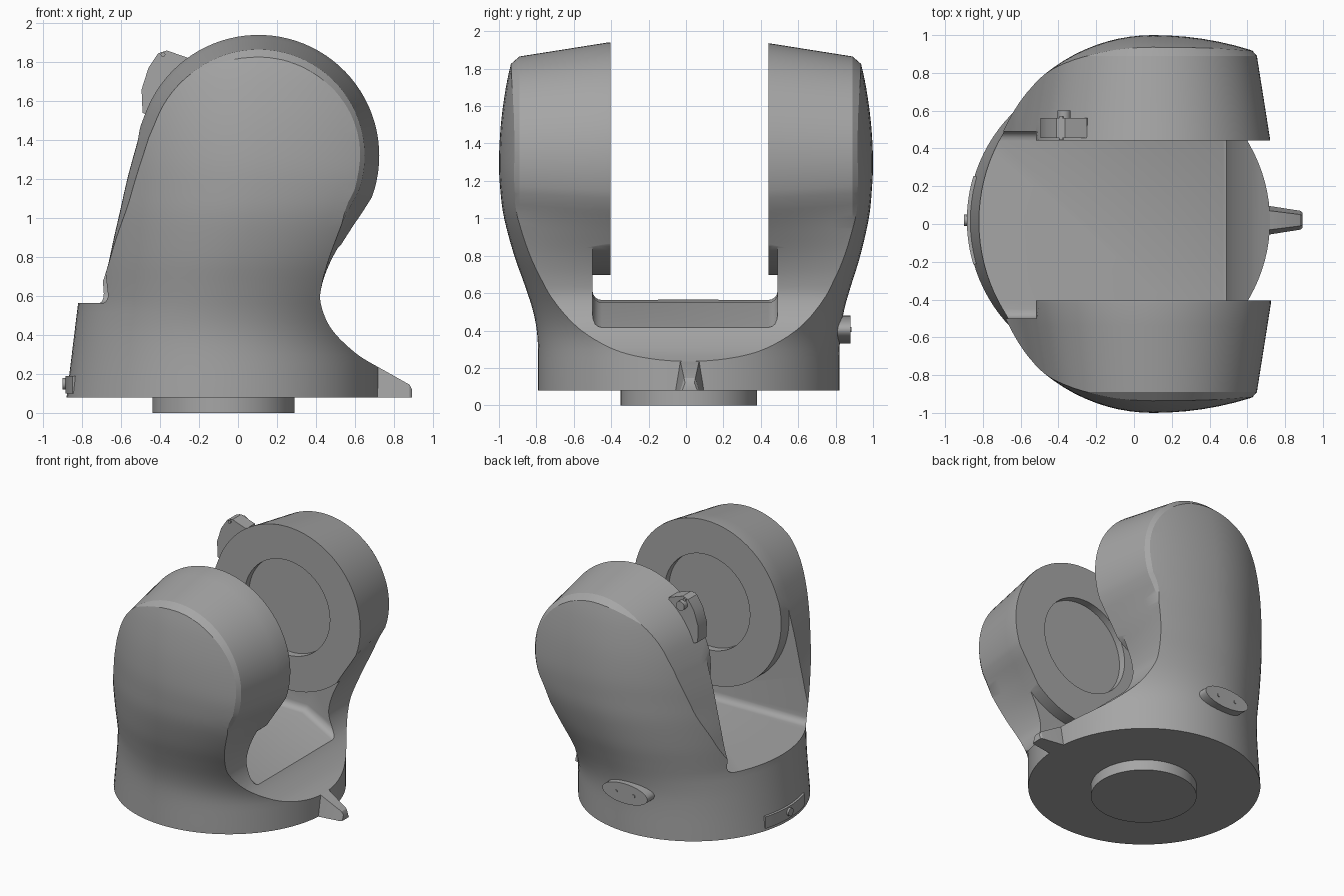
import bpy, bmesh, math
from mathutils import Vector

cube = bpy.data.objects.get("Cube")
if cube:
    bpy.data.objects.remove(cube, do_unlink=True)

grey = bpy.data.materials.new("satin grey")
grey.use_nodes = True
GREY = (0.38, 0.38, 0.38, 1)
grey.diffuse_color = GREY
grey.node_tree.nodes["Principled BSDF"].inputs["Base Color"].default_value = GREY

HEAD = Vector((0.105, 1.32))
RADIUS = 0.62


def finish(name, bm):
    bmesh.ops.recalc_face_normals(bm, faces=bm.faces)
    mesh = bpy.data.meshes.new(name)
    bm.to_mesh(mesh)
    bm.free()
    ob = bpy.data.objects.new(name, mesh)
    bpy.context.collection.objects.link(ob)
    mesh.materials.append(grey)
    return ob


def loft(name, rings):
    """Closed solid through rings of equal point count."""
    bm = bmesh.new()
    loops = [[bm.verts.new(p) for p in ring] for ring in rings]
    n = len(loops[0])
    for a, b in zip(loops, loops[1:]):
        for i in range(n):
            j = (i + 1) % n
            bm.faces.new((a[i], a[j], b[j], b[i]))
    bm.faces.new(loops[0])
    bm.faces.new(loops[-1])
    return finish(name, bm)


def prism(name, pts, axis, lo, hi):
    """Extrude a flat outline along one axis."""
    def place(p, t):
        q = list(p)
        q.insert("xyz".index(axis), t)
        return q
    return loft(name, [[place(p, t) for p in pts] for t in (lo, hi)])


def oval(cx, cy, rx, ry, n=64):
    return [(cx + rx * math.cos(math.tau * i / n), cy + ry * math.sin(math.tau * i / n))
            for i in range(n)]


def spline(pts, steps=5):
    """Catmull-Rom curve through the points."""
    p = [Vector(q) for q in pts]
    p = [2 * p[0] - p[1]] + p + [2 * p[-1] - p[-2]]
    out = []
    for a, b, c, d in zip(p, p[1:], p[2:], p[3:]):
        for k in range(steps):
            t = k / steps
            out.append(0.5 * (2 * b + (c - a) * t + (2 * a - 5 * b + 4 * c - d) * t * t
                              + (3 * b - a - 3 * c + d) * t ** 3))
    return out + [p[-2]]


def table(rows, z):
    """Linear lookup in (z, value) rows."""
    for (z0, v0), (z1, v1) in zip(rows, rows[1:]):
        if z <= z1:
            return v0 + (v1 - v0) * max(0, z - z0) / (z1 - z0)
    return rows[-1][1]


def smooth(a, b, z):
    t = min(1, max(0, (z - a) / (b - a)))
    return t * t * (3 - 2 * t)


def select_only(ob):
    bpy.ops.object.select_all(action='DESELECT')
    bpy.context.view_layer.objects.active = ob
    ob.select_set(True)


def boolean(ob, cutter, op):
    mod = ob.modifiers.new(op, 'BOOLEAN')
    mod.operation = op
    mod.solver = 'EXACT'
    mod.object = cutter
    select_only(ob)
    bpy.ops.object.modifier_apply(modifier=mod.name)
    bpy.data.objects.remove(cutter, do_unlink=True)


# Side outline: scooped front, round head, leaning back edge
scoop = spline([(0.85, 0.17), (0.72, 0.235), (0.6, 0.31), (0.48, 0.43), (0.425, 0.56),
                (0.432, 0.66), (0.48, 0.78), (0.565, 0.92), (0.645, 1.04)])
head = [HEAD + RADIUS * Vector((math.cos(math.radians(a)), math.sin(math.radians(a))))
        for a in range(-20, 161, 4)]
back = spline([(-0.52, 1.42), (-0.585, 1.18), (-0.64, 0.92), (-0.675, 0.74),
               (-0.72, 0.64), (-0.86, 0.56)])
outline = [Vector((0.95, 0)), Vector((0.95, 0.12))] + scoop + head + back
outline += [Vector((-0.98, 0.5)), Vector((-0.98, 0))]


def tapered(y):
    s = table([(0.42, 1), (0.89, 0.88), (0.94, 0.81), (1.08, 0.74)], abs(y))
    ring = []
    for p in outline:
        q = p + (HEAD - p) * (1 - s) * smooth(0.6, 1.1, p.y)
        ring.append((q.x, y, q.y))
    return ring


half = [0.42, 0.54, 0.66, 0.78, 0.89, 0.94, 1.08]
body = loft("fork_body", [tapered(y) for y in [-h for h in reversed(half)] + half])

# Plan envelope: round base swelling into broad domed cheeks
WIDTH = spline([(0.08, 0.805), (0.35, 0.808), (0.5, 0.83), (0.65, 0.875), (0.8, 0.925),
                (1.0, 0.975), (1.15, 0.993), (1.3, 1.0), (1.5, 0.99), (1.7, 0.963),
                (1.85, 0.93), (2.0, 0.89)])


def section(z):
    grow = smooth(0.3, 1.25, z)
    cx, cy = -0.08 + 0.18 * grow, 0.015 * (1 - grow)
    right = 0.8 + 0.53 * grow
    left = cx + table([(0.08, 0.88), (0.57, 0.82), (2.0, 0.86)], z)
    w = table(WIDTH, z)
    ring = []
    for i in range(96):
        a = math.tau * i / 96
        c, s = math.cos(a), math.sin(a)
        ring.append((cx + c * (right if c > 0 else left), cy + w * s, z))
    return ring


levels = 44
envelope = loft("envelope", [section(0.08 + 1.92 * i / levels) for i in range(levels + 1)])
boolean(body, envelope, 'INTERSECT')

# Wide channel with rounded floor corners, sparing the round bearing discs
floor = [(-1.2, 0.57), (0.23, 0.55), (0.47, 0.42), (0.56, 0.405), (1.2, 0.8),
         (1.2, 2.2), (-1.2, 2.2)]
channel = prism("channel", floor, "y", -0.5, 0.49)
bm = bmesh.new()
bm.from_mesh(channel.data)
rims = [e for e in bm.edges if abs(e.verts[0].co.y - e.verts[1].co.y) < 0.01
        and max(v.co.z for v in e.verts) < 1]
bmesh.ops.bevel(bm, geom=rims, offset=0.05, segments=4, profile=0.5, affect='EDGES')
bm.to_mesh(channel.data)
bm.free()
boolean(channel, prism("disc_keep", oval(*HEAD, RADIUS + 0.004, RADIUS + 0.004, 96),
                       "y", -0.8, 0.8), 'DIFFERENCE')
boolean(body, channel, 'DIFFERENCE')

# Gap between the discs, and the shallow round sockets in them
gap = [(-1.2, 0.66), (1.2, 0.66), (1.2, 2.3), (-1.2, 2.3)]
boolean(body, prism("gap", gap, "y", -0.405, 0.442), 'DIFFERENCE')
boolean(body, prism("sockets", oval(*HEAD, 0.36, 0.36), "y", -0.46, 0.497), 'DIFFERENCE')

# Foot
prism("foot", oval(-0.075, 0.015, 0.365, 0.365), "z", 0, 0.1)

# Pointer fin: tapering wedge at the base
loft("pointer_fin", [[(x, 0.02 - b, 0.08), (x, 0.02 + b, 0.08), (x, 0.02 + t, z),
                      (x, 0.02 - t, z)]
                     for x, b, t, z in ((0.6, 0.085, 0.06, 0.265), (0.72, 0.075, 0.05, 0.235),
                                        (0.88, 0.05, 0.03, 0.145), (0.893, 0.04, 0.025, 0.12))])

# Clip on the rear head, with its screw
clip = [(-0.49, 1.54), (-0.495, 1.66), (-0.46, 1.77), (-0.41, 1.845), (-0.365, 1.86),
        (-0.25, 1.82), (-0.22, 1.7), (-0.4, 1.5)]
prism("clip", clip, "y", 0.455, 0.56)
prism("clip_screw", oval(-0.37, 1.8, 0.035, 0.035, 24), "y", 0.5, 0.6)
prism("clip_pin", oval(-0.385, 1.84, 0.012, 0.012, 16), "y", 0.445, 0.57)

# Oval socket cover on the side, with two pins
prism("side_cover", oval(-0.1, 0.405, 0.19, 0.075), "y", 0.75, 0.88)
for side in (-1, 1):
    prism("cover_pin", oval(-0.1 + 0.075 * side, 0.405, 0.013, 0.013, 16), "y", 0.85, 0.886)

# Curved latch plate with a nub
arc = [math.radians(163 + 34 * i / 12) for i in range(13)]
plate = [(-0.08 + 0.805 * math.cos(a), 0.02 + 0.805 * math.sin(a)) for a in arc]
plate += [(-0.08 + 0.72 * math.cos(a), 0.02 + 0.72 * math.sin(a)) for a in reversed(arc)]
prism("latch_plate", plate, "z", 0.1, 0.19)
prism("latch_nub", oval(0.02, 0.15, 0.03, 0.03, 24), "x", -0.9, -0.8)

for ob in list(bpy.context.scene.objects):
    if ob.type == 'MESH' and grey.name in ob.data.materials:
        select_only(ob)
        bpy.ops.object.shade_smooth_by_angle(angle=math.radians(28))
